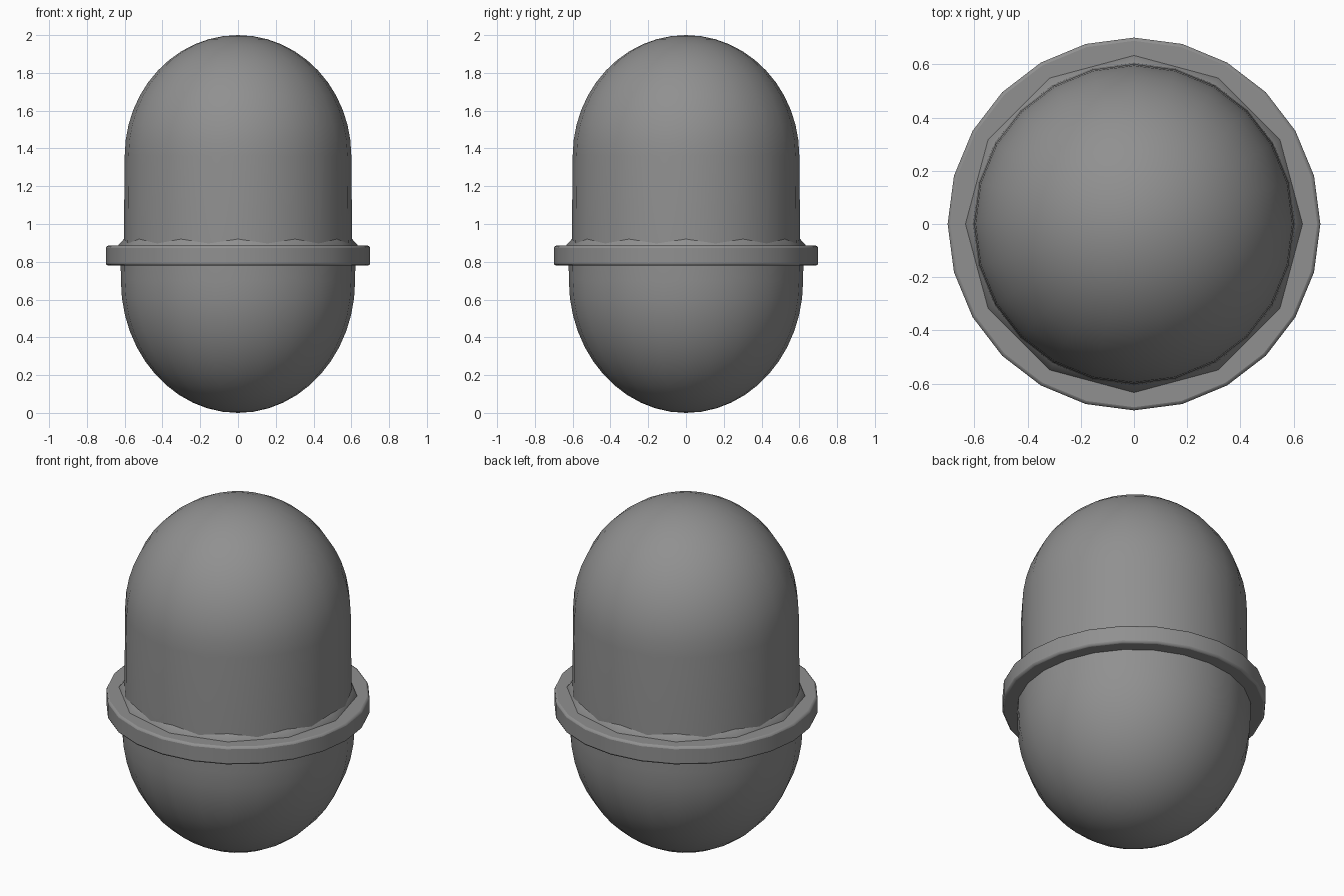
import bpy, bmesh
from math import sin, cos, pi, radians

cube = bpy.data.objects.get("Cube")
if cube:
    bpy.data.objects.remove(cube, do_unlink=True)

grey = bpy.data.materials.new("mid grey")
grey.use_nodes = True
colour = (0.28, 0.28, 0.28, 1)
grey.diffuse_color = colour
grey.node_tree.nodes["Principled BSDF"].inputs["Base Color"].default_value = colour


def lathe(name, profile, sides, closed=False):
    """Turn a radius/height profile around the z axis."""
    bm = bmesh.new()
    rings = []
    for r, z in profile:
        if r < 1e-4:
            rings.append([bm.verts.new((0, 0, z))] * sides)
        else:
            rings.append([bm.verts.new((r * cos(2 * pi * i / sides), r * sin(2 * pi * i / sides), z))
                          for i in range(sides)])
    pairs = list(zip(rings, rings[1:]))
    if closed:
        pairs.append((rings[-1], rings[0]))
    for low, high in pairs:
        for i in range(sides):
            j = (i + 1) % sides
            bm.faces.new(dict.fromkeys((low[i], low[j], high[j], high[i])))
    bmesh.ops.recalc_face_normals(bm, faces=bm.faces[:])
    mesh = bpy.data.meshes.new(name)
    bm.to_mesh(mesh)
    bm.free()
    mesh.materials.append(grey)
    obj = bpy.data.objects.new(name, mesh)
    bpy.context.collection.objects.link(obj)
    bpy.ops.object.select_all(action='DESELECT')
    obj.select_set(True)
    bpy.context.view_layer.objects.active = obj
    bpy.ops.object.shade_smooth_by_angle(angle=radians(40))
    return obj


SIDES, STEPS = 24, 12
angles = [pi / 2 * i / STEPS for i in range(STEPS + 1)]

# Tall upper dome with a straight wall
lathe("upper_dome", [(0.605, 0.84)] + [(0.6 * cos(a), 1.36 + 0.64 * sin(a)) for a in angles], SIDES)

# Rounded lower bowl, running up inside the rim
lathe("lower_bowl", [(0.62 * sin(a), 0.7 - 0.7 * cos(a)) for a in angles] + [(0.622, 0.84)], SIDES)

# Flat rim with softened outer edges
rim = lathe("rim", [(0.58, 0.78), (0.7, 0.78), (0.7, 0.885), (0.58, 0.885)], SIDES, closed=True)
bevel = rim.modifiers.new("soft_edges", 'BEVEL')
bevel.width = 0.012
bevel.segments = 2
bevel.limit_method = 'ANGLE'
bevel.angle_limit = radians(40)

# Coarse sloping collar where the dome meets the rim
lathe("collar", [(0.635, 0.875), (0.632, 0.89), (0.6, 0.925)], 12)
